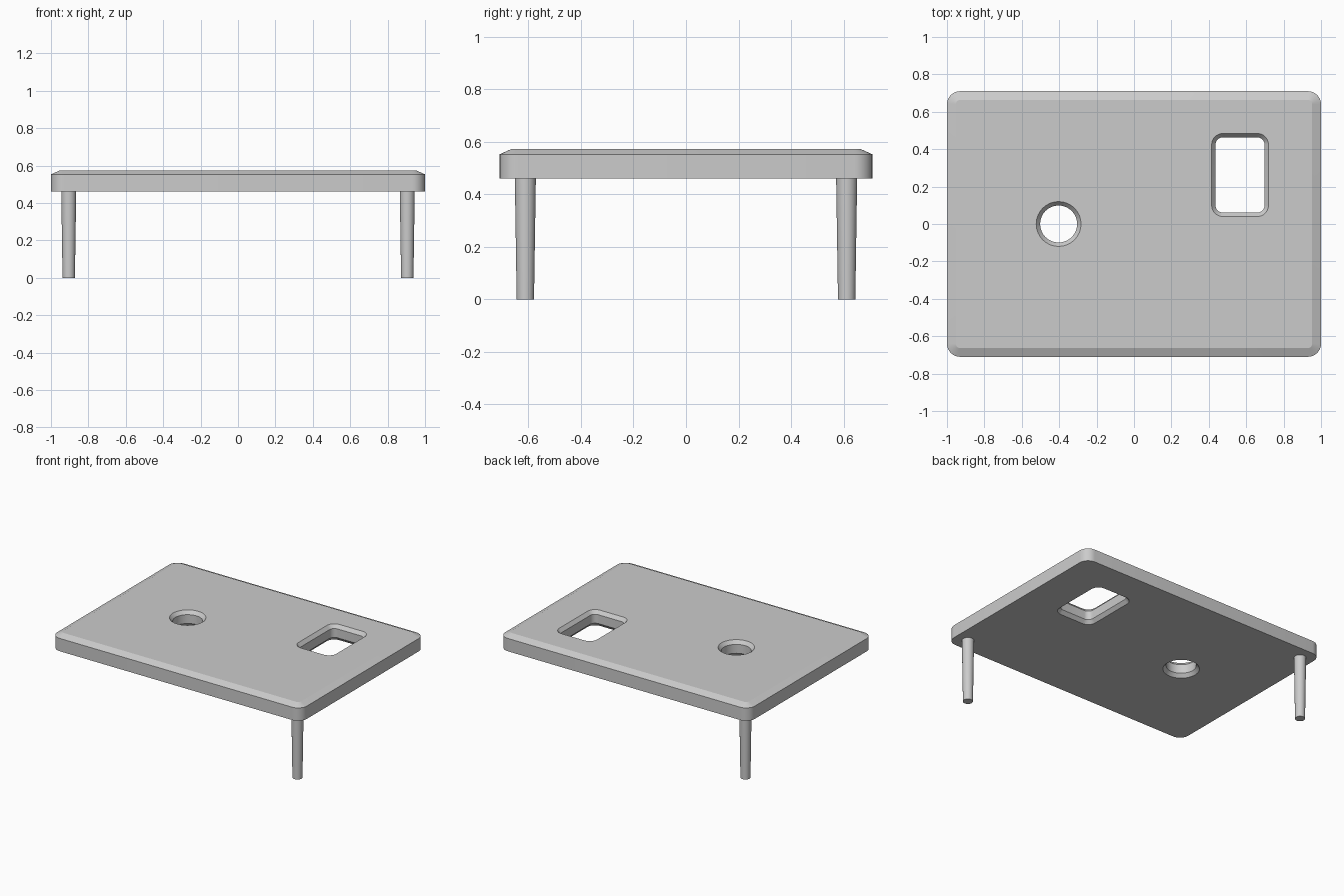
import bpy, bmesh, math

old = bpy.data.objects.get("Cube")
if old:
    bpy.data.objects.remove(old, do_unlink=True)

grey = bpy.data.materials.new("plain grey")
grey.use_nodes = True
colour = (0.6, 0.6, 0.6, 1)
grey.diffuse_color = colour
grey.node_tree.nodes["Principled BSDF"].inputs["Base Color"].default_value = colour


def rounded_loop(bm, cx, cy, hx, hy, r, z, steps=8):
    """Closed ring of verts: a rectangle with round corners (a circle if r = hx = hy)."""
    verts = []
    for k, (sx, sy) in enumerate([(1, 1), (-1, 1), (-1, -1), (1, -1)]):
        for i in range(steps + 1):
            a = (k + i / steps) * math.pi / 2
            verts.append(bm.verts.new((cx + sx * (hx - r) + r * math.cos(a),
                                       cy + sy * (hy - r) + r * math.sin(a), z)))
    return verts


def bridge(bm, lower, upper):
    n = len(lower)
    for i in range(n):
        j = (i + 1) % n
        bm.faces.new((lower[i], lower[j], upper[j], upper[i]))


def ring_stack(bm, cx, cy, hx, hy, r, levels):
    """Stack of rings, each level given as (inset, z); returns the end rings."""
    rings = [rounded_loop(bm, cx, cy, hx - d, hy - d, r - d, z) for d, z in levels]
    for a, b in zip(rings, rings[1:]):
        bridge(bm, a, b)
    return rings[0], rings[-1]


def finish(name, bm):
    bmesh.ops.remove_doubles(bm, verts=bm.verts, dist=0.0001)
    bmesh.ops.recalc_face_normals(bm, faces=bm.faces)
    mesh = bpy.data.meshes.new(name)
    bm.to_mesh(mesh)
    bm.free()
    mesh.materials.append(grey)
    obj = bpy.data.objects.new(name, mesh)
    bpy.context.collection.objects.link(obj)
    bpy.ops.object.select_all(action='DESELECT')
    obj.select_set(True)
    bpy.context.view_layer.objects.active = obj
    bpy.ops.object.shade_smooth_by_angle(angle=math.radians(17))
    return obj


# Board: rounded slab with a shallow top bevel and two holes flared at both ends
BOTTOM, EDGE, TOP = 0.46, 0.553, 0.574
FLARE, DEPTH = 0.021, 0.025
hole_levels = [(0, BOTTOM), (FLARE, BOTTOM + DEPTH), (FLARE, TOP - DEPTH), (0, TOP)]

bm = bmesh.new()
ends = [
    ring_stack(bm, 0, 0, 1, 0.71, 0.07, [(0, BOTTOM), (0, EDGE), (0.047, TOP)]),
    ring_stack(bm, -0.403, 0, 0.12, 0.12, 0.12, hole_levels),
    ring_stack(bm, 0.567, 0.262, 0.152, 0.222, 0.06, hole_levels),
]
bmesh.ops.remove_doubles(bm, verts=bm.verts, dist=0.0001)
for z in (BOTTOM, TOP):
    rim = [e for e in bm.edges if all(abs(v.co.z - z) < 0.0001 for v in e.verts)]
    bmesh.ops.triangle_fill(bm, edges=rim, use_beauty=True)
finish("board", bm)

# Two tapered legs at opposite corners
for name, side in (("front_left_leg", 1), ("back_right_leg", -1)):
    bm = bmesh.new()
    low, high = ring_stack(bm, side * 0.905, side * -0.612, 0.033, 0.033, 0.033,
                           [(0, 0), (-0.007, BOTTOM)])
    bm.faces.new(low)
    bm.faces.new(high)
    finish(name, bm)
